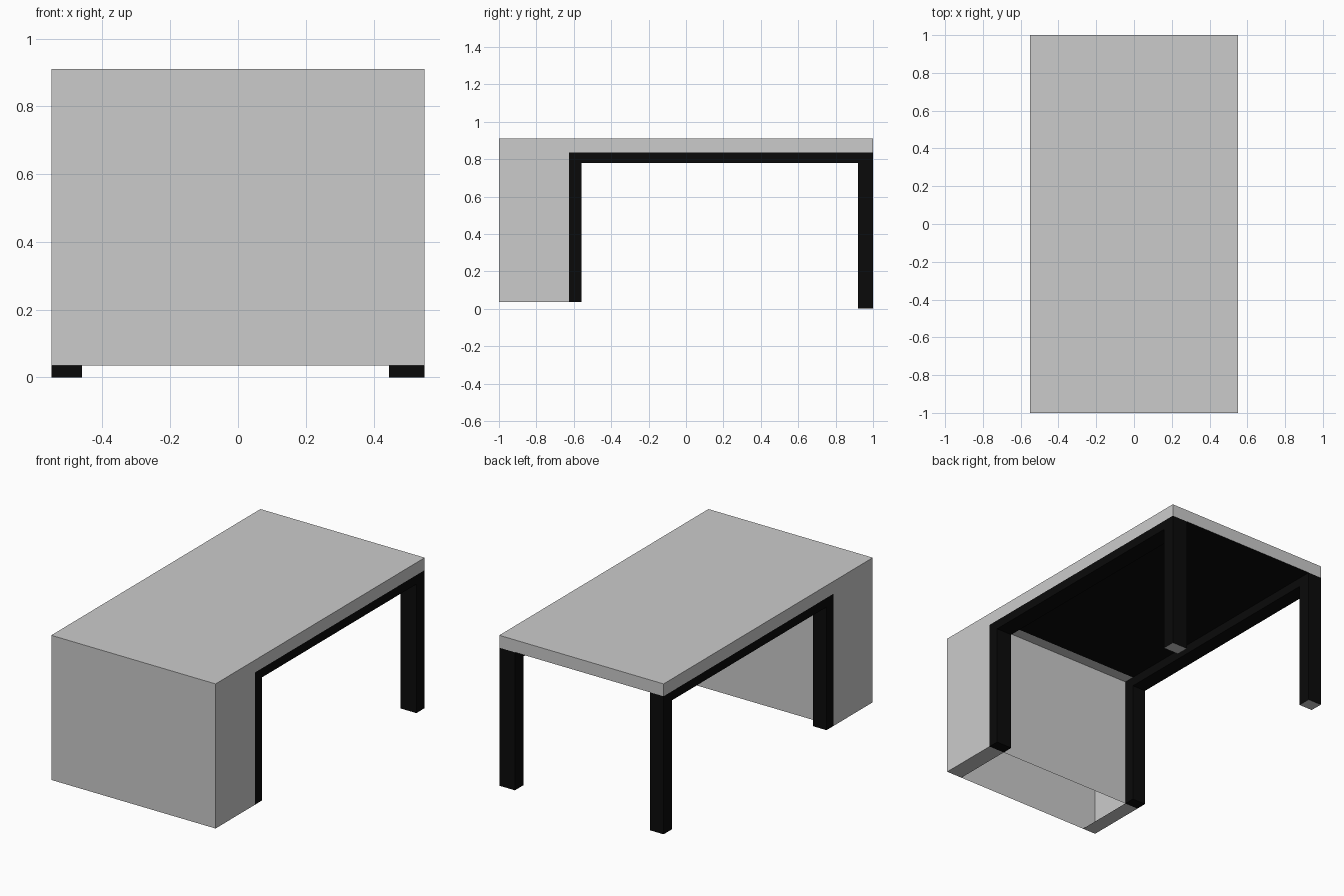
import bpy, bmesh

if "Cube" in bpy.data.objects:
    bpy.data.objects.remove(bpy.data.objects["Cube"])


def material(name, r, g, b):
    m = bpy.data.materials.new(name)
    m.diffuse_color = (r, g, b, 1)
    m.use_nodes = True
    m.node_tree.nodes["Principled BSDF"].inputs["Base Color"].default_value = m.diffuse_color
    return m


GREY = material("light_grey", 0.6, 0.6, 0.6)
BLACK = material("black", 0.003, 0.003, 0.003)

X = 0.55                      # half width
FLOOR, UNDER, TOP = 0.035, 0.835, 0.91
PANEL, LEG_BACK = -0.625, -0.558


def finish(bm, name, mats):
    mesh = bpy.data.meshes.new(name)
    bm.to_mesh(mesh)
    bm.free()
    for m in mats:
        mesh.materials.append(m)
    obj = bpy.data.objects.new(name, mesh)
    bpy.context.collection.objects.link(obj)
    return obj


def box(name, x0, x1, y0, y1, z0, z1, grey_bottom=False):
    bm = bmesh.new()
    bmesh.ops.create_cube(bm, size=1)
    for v in bm.verts:
        v.co = (x1 if v.co.x > 0 else x0,
                y1 if v.co.y > 0 else y0,
                z1 if v.co.z > 0 else z0)
    bm.normal_update()
    for f in bm.faces:
        if grey_bottom and f.normal.z < -0.5:
            f.material_index = 1
    return finish(bm, name, [BLACK, GREY])


# Desk shell: side profile (top slab plus front cabinet) extruded across x
profile = [(-1, FLOOR), (-1, TOP), (1, TOP), (1, UNDER),
           (LEG_BACK, UNDER), (PANEL, UNDER), (PANEL, FLOOR)]
bm = bmesh.new()
side = bm.faces.new([bm.verts.new((-X, y, z)) for y, z in profile])
ext = bmesh.ops.extrude_face_region(bm, geom=[side], use_keep_orig=True)
moved = [g for g in ext["geom"] if isinstance(g, bmesh.types.BMVert)]
bmesh.ops.translate(bm, verts=moved, vec=(2 * X, 0, 0))
bmesh.ops.recalc_face_normals(bm, faces=bm.faces)
bm.normal_update()
open_bottom = []
for f in bm.faces:
    c = f.calc_center_median()
    if f.normal.z < -0.5:
        if c.z < 0.1:
            open_bottom.append(f)          # cabinet is hollow underneath
        elif c.y > PANEL + 0.2:
            f.material_index = 1           # black underside of the top
bmesh.ops.delete(bm, geom=open_bottom, context='FACES_ONLY')
# Narrow strips closing the cabinet bottom at each side
for x0, x1 in ((-X, -0.46), (0.445, X)):
    bm.faces.new([bm.verts.new((x, y, FLOOR)) for x, y in
                  ((x0, -1), (x0, PANEL), (x1, PANEL), (x1, -1))])
finish(bm, "desk_shell", [GREY, BLACK])

# Legs and side rails
for label, x0, x1 in (("left", -X, -0.46), ("right", 0.445, X)):
    box(label + "_front_leg", x0, x1, PANEL, LEG_BACK, FLOOR, UNDER)
    box(label + "_back_leg", x0, x1, 0.92, 1, 0, UNDER, grey_bottom=True)
    box(label + "_rail", x0, x1, LEG_BACK, 0.92, 0.78, UNDER)
